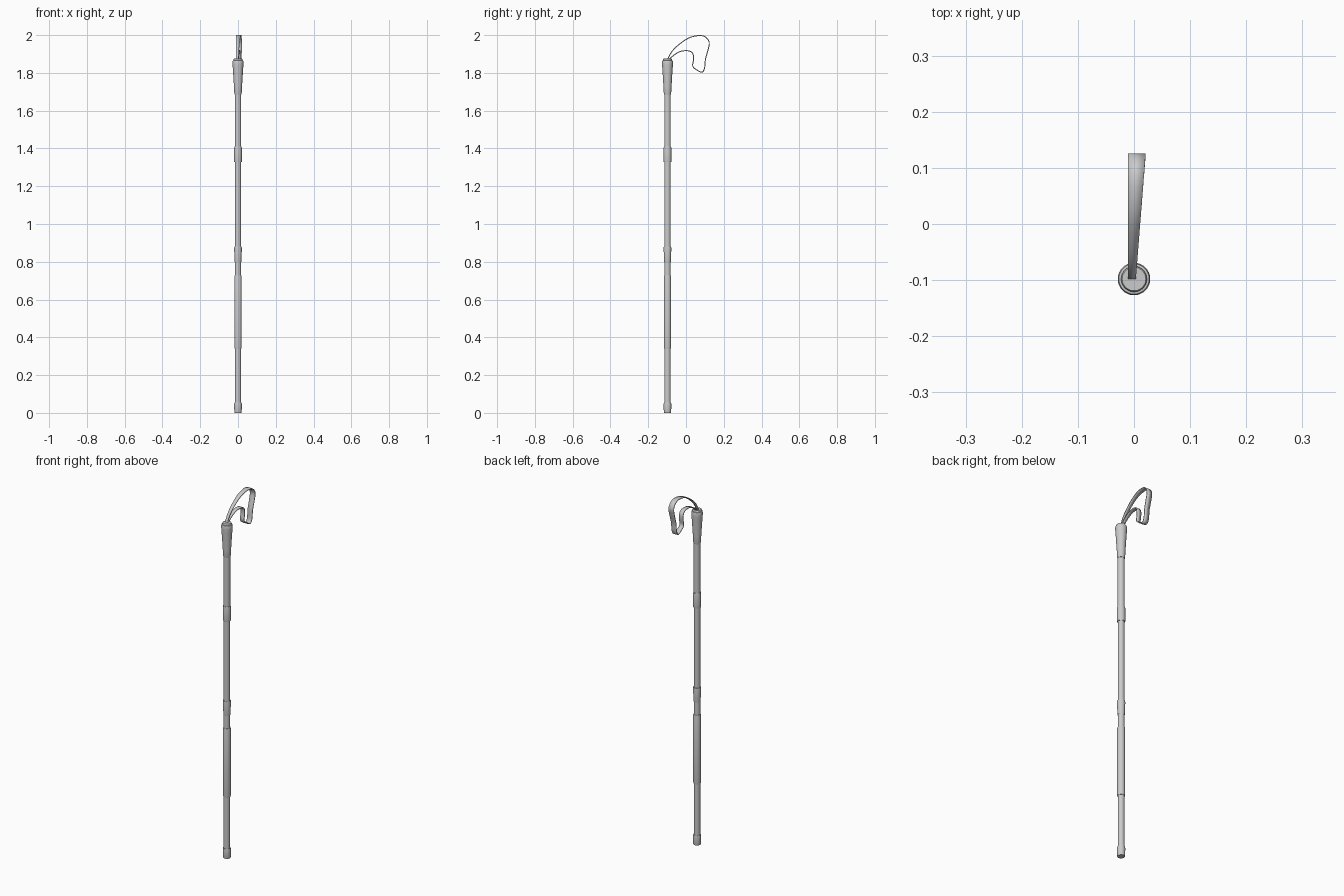
import bpy, bmesh, math
from mathutils import Vector

if "Cube" in bpy.data.objects:
    bpy.data.objects.remove(bpy.data.objects["Cube"])

CY = -0.098  # pole axis position in y


def finish(name, bm, angle=35):
    bmesh.ops.recalc_face_normals(bm, faces=bm.faces)
    me = bpy.data.meshes.new(name)
    bm.to_mesh(me)
    bm.free()
    ob = bpy.data.objects.new(name, me)
    bpy.context.collection.objects.link(ob)
    bpy.ops.object.select_all(action='DESELECT')
    ob.select_set(True)
    bpy.context.view_layer.objects.active = ob
    bpy.ops.object.shade_smooth_by_angle(angle=math.radians(angle))
    return ob


def lathe(name, profile, sides=32):
    """Closed turned part from (radius, z) points, bottom to top."""
    bm = bmesh.new()
    rings = []
    for r, z in profile:
        rings.append([bm.verts.new((r * math.cos(2 * math.pi * i / sides),
                                    CY + r * math.sin(2 * math.pi * i / sides), z))
                      for i in range(sides)])
    for a, b in zip(rings, rings[1:]):
        for i in range(sides):
            j = (i + 1) % sides
            bm.faces.new((a[i], a[j], b[j], b[i]))
    bm.faces.new(rings[0][::-1])
    bm.faces.new(rings[-1])
    return finish(name, bm)


# Pole sections
lathe("lower_shaft", [(0.0165, 0.02), (0.0165, 0.84)])
lathe("middle_shaft", [(0.0165, 0.84), (0.0165, 1.37)])
lathe("upper_shaft", [(0.017, 1.37), (0.017, 1.80)])

# Rubber tip, lower grip and joint sleeves
lathe("tip", [(0.0185, 0.0), (0.0195, 0.003), (0.0205, 0.045), (0.019, 0.055)])
lathe("lower_grip", [(0.0185, 0.342), (0.0197, 0.348), (0.0197, 0.722), (0.0185, 0.728)])
lathe("lower_joint", [(0.0175, 0.80), (0.018, 0.803), (0.0205, 0.87), (0.0195, 0.88)])
lathe("upper_joint", [(0.0195, 1.327), (0.0205, 1.332), (0.0205, 1.402), (0.019, 1.41)])

# Flared handle and its end cap
lathe("handle", [(0.018, 1.685), (0.0195, 1.69), (0.0215, 1.73), (0.0245, 1.78),
                 (0.0275, 1.825), (0.029, 1.845), (0.029, 1.858), (0.027, 1.866),
                 (0.023, 1.867)])
lathe("handle_cap", [(0.023, 1.85), (0.023, 1.872), (0.021, 1.875)])

# Wrist strap: ribbon along a smooth looped path in the yz plane
path = [(-0.099, 1.868), (-0.077, 1.910), (-0.040, 1.948), (0.013, 1.984),
        (0.066, 1.9975), (0.103, 1.990), (0.123, 1.960), (0.116, 1.920),
        (0.103, 1.872), (0.098, 1.825), (0.085, 1.804), (0.061, 1.813),
        (0.036, 1.835), (0.040, 1.872), (0.037, 1.900), (0.018, 1.916),
        (-0.024, 1.915), (-0.061, 1.896), (-0.096, 1.866)]
pts = [Vector(p) for p in path]
smooth = []
for i in range(len(pts) - 1):
    p0, p1, p2 = pts[max(i - 1, 0)], pts[i], pts[i + 1]
    p3 = pts[min(i + 2, len(pts) - 1)]
    for k in range(4):
        t = k / 4
        smooth.append(0.5 * (2 * p1 + (p2 - p0) * t + (2 * p0 - 5 * p1 + 4 * p2 - p3) * t * t
                             + (3 * p1 - p0 - 3 * p2 + p3) * t ** 3))
smooth.append(pts[-1])

bm = bmesh.new()
rows = []
for y, z in smooth:
    right = 0.003 + 0.018 * (y + 0.1) / 0.227  # strap widens away from the handle
    rows.append((bm.verts.new((-0.011, y, z)), bm.verts.new((right, y, z))))
for a, b in zip(rows, rows[1:]):
    bm.faces.new((a[0], a[1], b[1], b[0]))
strap = finish("wrist_strap", bm, 40)
mod = strap.modifiers.new("thickness", 'SOLIDIFY')
mod.thickness = 0.005
mod.offset = 0
